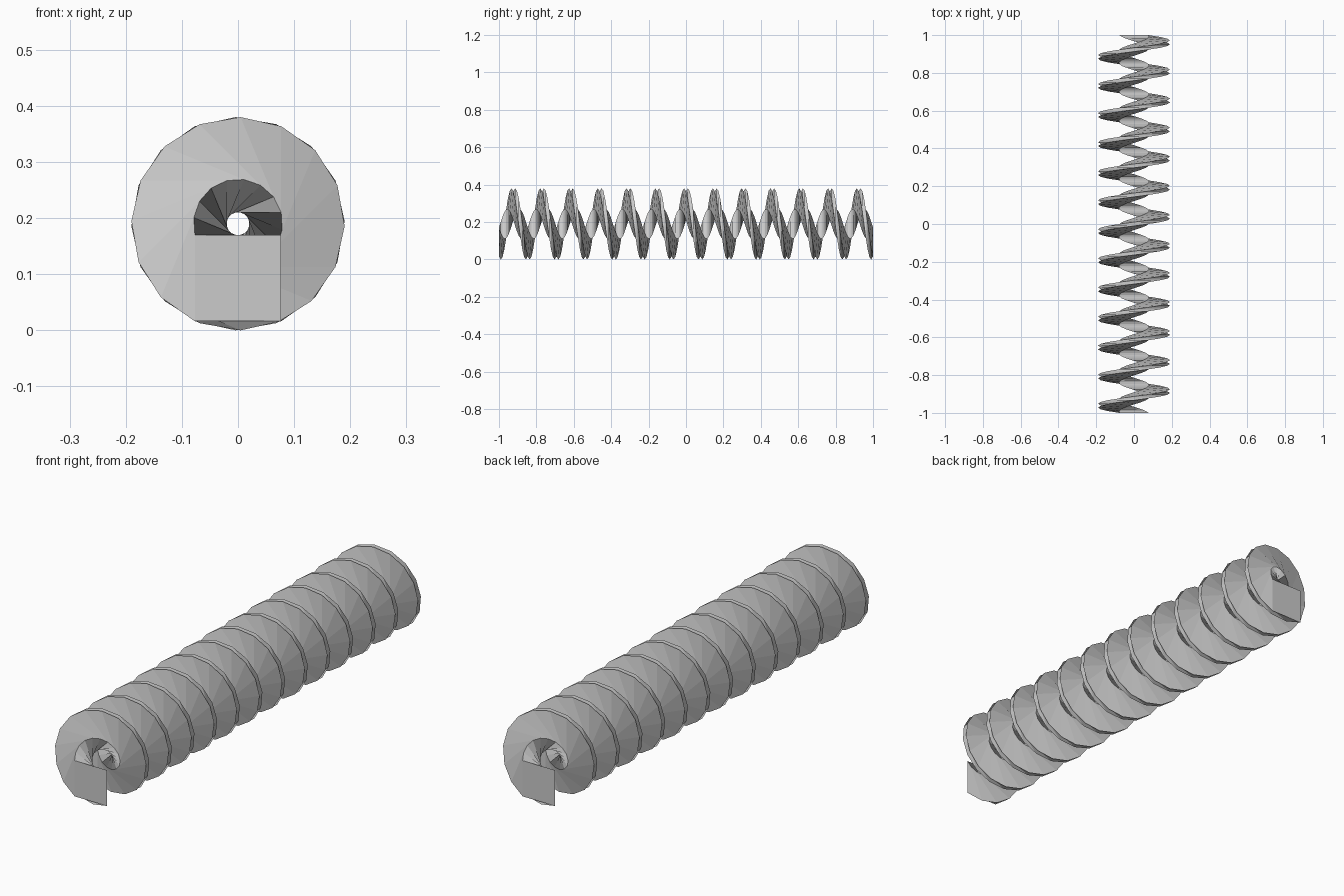
import bpy, bmesh, math
from mathutils import Matrix, Vector

if "Cube" in bpy.data.objects:
    bpy.data.objects.remove(bpy.data.objects["Cube"])

TURNS, STEPS = 13, 16          # full turns, segments per turn
SIDE, AXIS_Z = 0.1538, 0.19    # square bar width, height of the spiral axis
TOP, LENGTH = -0.02, 2.0       # gap from axis to the bar, overall length

# square bar profile, offset below the y axis
h = SIDE / 2
profile = [Vector((x, 0, z)) for x, z in
           ((-h, TOP - SIDE), (h, TOP - SIDE), (h, TOP), (-h, TOP))]

# sweep the profile along y while turning it about the axis
bm = bmesh.new()
n = TURNS * STEPS
rings = []
for i in range(n + 1):
    rot = Matrix.Rotation(2 * math.pi * i / STEPS, 4, 'Y')
    shift = Vector((0, -LENGTH / 2 + LENGTH * i / n, AXIS_Z))
    rings.append([bm.verts.new(rot @ p + shift) for p in profile])
for a, b in zip(rings, rings[1:]):
    for k in range(4):
        m = (k + 1) % 4
        bm.faces.new((a[k], a[m], b[m], b[k]))

# flat end caps
bm.faces.new(rings[0])
bm.faces.new(rings[-1])
bmesh.ops.recalc_face_normals(bm, faces=bm.faces)

mesh = bpy.data.meshes.new("spiral_bar")
bm.to_mesh(mesh)
bm.free()
bpy.context.collection.objects.link(bpy.data.objects.new("spiral_bar", mesh))
